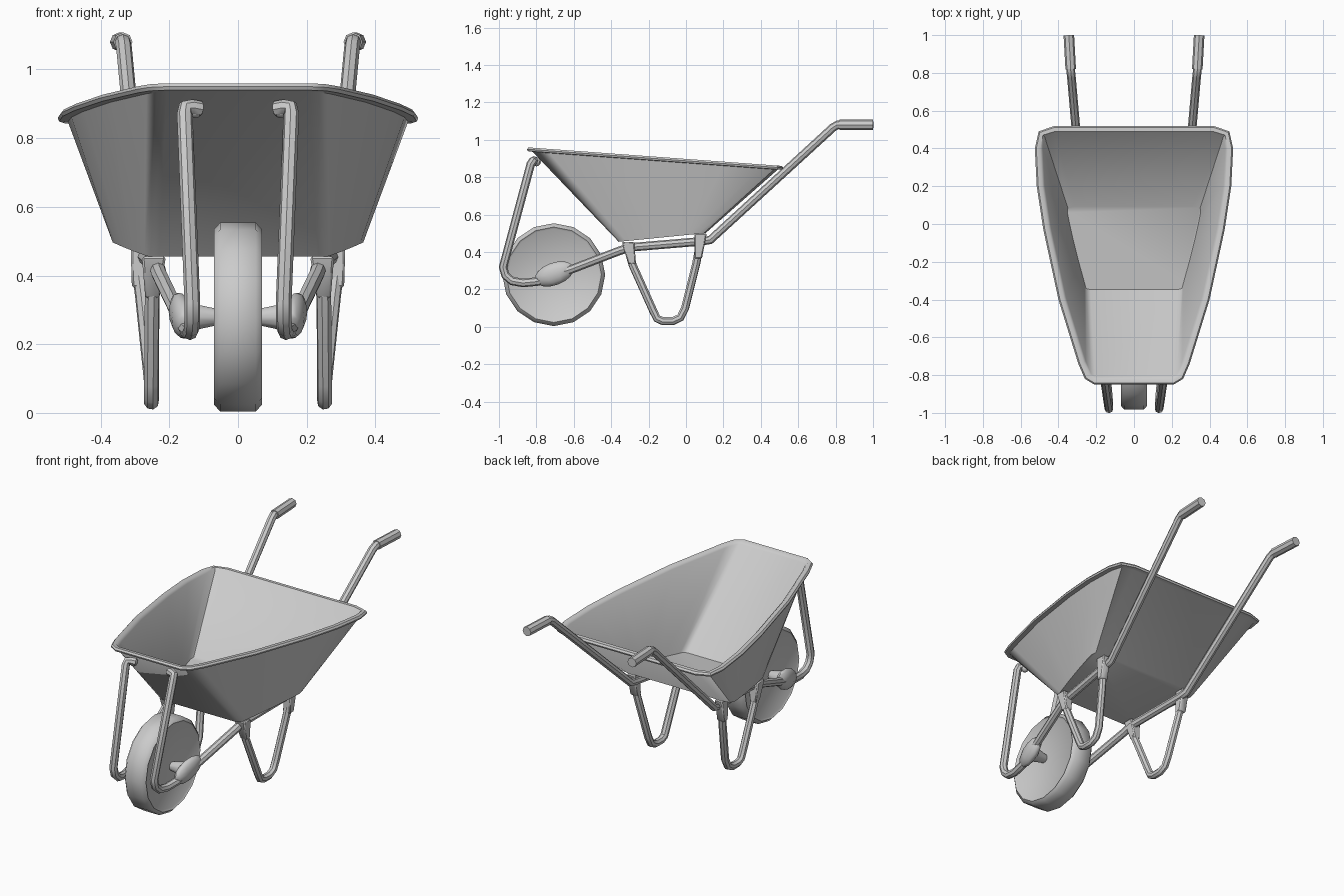
import bpy, bmesh, math
from mathutils import Matrix, Vector

cube = bpy.data.objects.get("Cube")
if cube:
    bpy.data.objects.remove(cube)

grey = bpy.data.materials.new("plain grey metal")
grey.use_nodes = True
COLOUR = (0.6, 0.6, 0.6, 1)
grey.diffuse_color = COLOUR
grey.node_tree.nodes["Principled BSDF"].inputs["Base Color"].default_value = COLOUR


def finish(obj, mirror=False, angle=40):
    """Give the part its colour, shading and mirrored twin."""
    obj.data.materials.clear()
    obj.data.materials.append(grey)
    bpy.ops.object.select_all(action='DESELECT')
    obj.select_set(True)
    bpy.context.view_layer.objects.active = obj
    if obj.type == 'CURVE':
        bpy.ops.object.convert(target='MESH')
        obj = bpy.context.object
    bpy.ops.object.shade_smooth_by_angle(angle=math.radians(angle))
    if mirror:
        obj.modifiers.new("mirror", 'MIRROR')
    return obj


def from_bmesh(name, bm, **kw):
    bmesh.ops.recalc_face_normals(bm, faces=bm.faces)
    mesh = bpy.data.meshes.new(name)
    bm.to_mesh(mesh)
    bm.free()
    obj = bpy.data.objects.new(name, mesh)
    bpy.context.collection.objects.link(obj)
    return finish(obj, **kw)


def tube(name, points, radius):
    """Round tube through points (x, y, z), mirrored to the other side."""
    curve = bpy.data.curves.new(name, 'CURVE')
    curve.dimensions = '3D'
    curve.bevel_depth = radius
    curve.bevel_resolution = 2
    curve.use_fill_caps = True
    spline = curve.splines.new('POLY')
    spline.points.add(len(points) - 1)
    for p, co in zip(spline.points, points):
        p.co = (*co, 1)
    obj = bpy.data.objects.new(name, curve)
    bpy.context.collection.objects.link(obj)
    return finish(obj, mirror=True)


def taper_box(name, top, bottom, top_size, bottom_size):
    """Plate tapering between two horizontal rectangles, mirrored."""
    bm = bmesh.new()
    rings = []
    for c, (sx, sy) in ((bottom, bottom_size), (top, top_size)):
        rings.append([bm.verts.new((c[0] + i * sx / 2, c[1] + j * sy / 2, c[2]))
                      for i, j in ((-1, -1), (1, -1), (1, 1), (-1, 1))])
    bridge(bm, *rings)
    for r in rings:
        bm.faces.new(r)
    bmesh.ops.bevel(bm, geom=bm.edges[:], offset=0.006, segments=1, affect='EDGES')
    return from_bmesh(name, bm, mirror=True)


def bridge(bm, a, b):
    n = len(a)
    for i in range(n):
        bm.faces.new((a[i], a[(i + 1) % n], b[(i + 1) % n], b[i]))


# Tray: matching half outlines of rim and floor, front to back
rim_half = [(.21, -.85), (.26, -.82), (.295, -.74), (.40, -.40), (.48, -.03),
            (.515, .20), (.525, .40), (.505, .49), (.42, .52)]
floor_half = [(.23, -.36), (.262, -.35), (.272, -.32), (.305, -.20), (.335, -.08),
              (.355, .01), (.365, .06), (.358, .095), (.31, .105)]


def ring(bm, half, height, inset=0, lift=0):
    pts = half + [(-x, y) for x, y in reversed(half)]
    out = []
    for i, (x, y) in enumerate(pts):
        a, b = Vector(pts[i - 1]), Vector(pts[(i + 1) % len(pts)])
        t = (b - a).normalized()
        x, y = x - t.y * inset, y + t.x * inset
        out.append(bm.verts.new((x, y, height(y) + lift)))
    return out


def rim_z(y):
    return .96 - .073 * (y + .85)


def floor_z(y):
    return .455 + .1 * (y + .36)


bm = bmesh.new()
loops = [ring(bm, floor_half, floor_z),
         ring(bm, rim_half, rim_z, .03, -.022),
         ring(bm, rim_half, rim_z, .004, -.02),
         ring(bm, rim_half, rim_z, 0, -.01),
         ring(bm, rim_half, rim_z, .008, 0),
         ring(bm, rim_half, rim_z, .03, 0),
         ring(bm, rim_half, rim_z, .042, -.012),
         ring(bm, floor_half, floor_z, .012, .012)]
for a, b in zip(loops, loops[1:]):
    bridge(bm, a, b)
bm.faces.new(loops[0])
bm.faces.new(loops[-1])
from_bmesh("tray", bm, angle=45)

# Wheel: lathed tyre with flat sides
bm = bmesh.new()
SIDES = 16
profile = [(-.062, .245), (-.07, .255), (-.052, .275), (.052, .275), (.07, .255), (.062, .245)]
rings = []
for x, r in profile:
    rings.append([bm.verts.new((x, -.707 + r * math.sin(k * math.tau / SIDES),
                                .279 + r * math.cos(k * math.tau / SIDES)))
                  for k in range(SIDES)])
for a, b in zip(rings, rings[1:]):
    bridge(bm, a, b)
bm.faces.new(rings[0])
bm.faces.new(rings[-1])
from_bmesh("wheel", bm, angle=50)

# Axle cones between wheel and frame
bm = bmesh.new()
bmesh.ops.create_cone(bm, cap_ends=True, segments=10, radius1=.025, radius2=.045, depth=.09,
                      matrix=Matrix.Translation((.105, -.707, .279)) @ Matrix.Rotation(math.pi / 2, 4, 'Y'))
from_bmesh("axle_cone", bm, mirror=True)

# Flattened hub brackets on the frame tubes
bm = bmesh.new()
bmesh.ops.create_uvsphere(bm, u_segments=10, v_segments=8, radius=1,
                          matrix=Matrix.Translation((.165, -.705, .283))
                          @ Matrix.Rotation(math.radians(20), 4, 'X')
                          @ Matrix.Rotation(math.radians(-8), 4, 'Z')
                          @ Matrix.Diagonal((.034, .11, .06, 1)))
from_bmesh("hub_bracket", bm, mirror=True)

# Frame: one tube from handle, under the tray, past the hub and up to the front
tube("frame_tube", [(.340, .87, 1.08), (.335, .81, 1.08), (.332, .785, 1.065),
                    (.275, .13, .465), (.272, .08, .457), (.235, -.30, .425),
                    (.230, -.36, .405), (.182, -.62, .305), (.165, -.71, .275),
                    (.150, -.79, .243), (.140, -.87, .235), (.135, -.93, .245),
                    (.133, -.965, .275), (.133, -.978, .32),
                    (.155, -.83, .87), (.153, -.818, .888), (.135, -.812, .89), (.11, -.80, .885)], .023)

# Bolt heads fixing the frame to the tray front
bm = bmesh.new()
bmesh.ops.create_uvsphere(bm, u_segments=8, v_segments=6, radius=.024,
                          matrix=Matrix.Translation((.125, -.80, .882)))
from_bmesh("front_bolt", bm, mirror=True)

# Handle grips
tube("handle_grip", [(.335, .82, 1.08), (.345, 1.0, 1.08)], .028)

# Legs: bent tube loops with tapered brackets
tube("leg", [(.245, -.305, .40), (.250, -.285, .33), (.252, -.175, .085), (.252, -.155, .045),
             (.252, -.125, .031), (.252, -.07, .031), (.252, -.03, .05),
             (.253, -.005, .10), (.278, .055, .34), (.288, .07, .42)], .022)
taper_box("front_leg_bracket", (.245, -.31, .455), (.25, -.288, .335), (.07, .066), (.04, .042))
taper_box("rear_leg_bracket", (.288, .078, .50), (.285, .065, .365), (.05, .066), (.048, .04))
